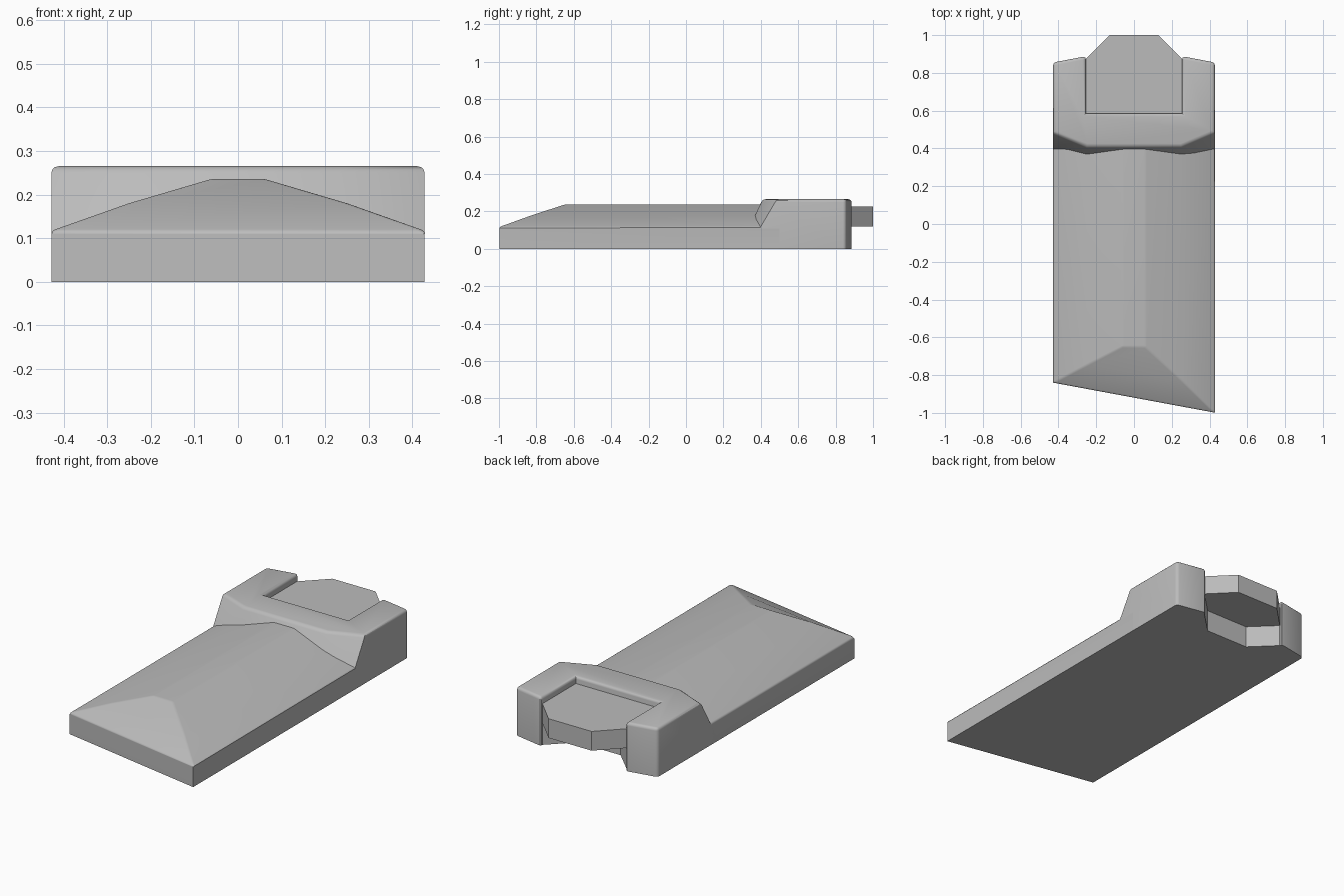
import bpy, bmesh, math

cube = bpy.data.objects.get("Cube")
if cube:
    bpy.data.objects.remove(cube, do_unlink=True)

grey = bpy.data.materials.new("grey")
grey.use_nodes = True
grey.diffuse_color = (0.5, 0.5, 0.5, 1)
grey.node_tree.nodes["Principled BSDF"].inputs["Base Color"].default_value = grey.diffuse_color


def finish(name, bm, rounded=None, width=0.012):
    """Round the chosen edges, then store the mesh as a smooth object."""
    bmesh.ops.recalc_face_normals(bm, faces=bm.faces)
    if rounded:
        edges = [e for e in bm.edges if rounded(*(v.co for v in e.verts))]
        bmesh.ops.bevel(bm, geom=edges, offset=width, segments=3, profile=0.5,
                        affect='EDGES', clamp_overlap=True)
    mesh = bpy.data.meshes.new(name)
    bm.to_mesh(mesh)
    bm.free()
    mesh.materials.append(grey)
    obj = bpy.data.objects.new(name, mesh)
    bpy.context.collection.objects.link(obj)
    bpy.ops.object.select_all(action='DESELECT')
    obj.select_set(True)
    bpy.context.view_layer.objects.active = obj
    bpy.ops.object.shade_smooth_by_angle(angle=math.radians(30))
    return obj


def loft(low, high):
    """Close the solid between two outlines with matching points."""
    bm = bmesh.new()
    a = [bm.verts.new(p) for p in low]
    b = [bm.verts.new(p) for p in high]
    bm.faces.new(a)
    bm.faces.new(b)
    for i in range(len(a)):
        j = (i + 1) % len(a)
        bm.faces.new((a[i], a[j], b[j], b[i]))
    return bm


def mirrored(half):
    """Complete a right-hand outline with its mirror image."""
    return half + [(-x, y) for x, y in reversed(half)]


def prism(outline, z0, z1):
    return loft([(x, y, z0) for x, y in outline], [(x, y, z1) for x, y in outline])


# Long slab: hipped roof profile, slanted front end
W, EAVE, BACK = 0.428, 0.117, 0.5
ridge = [(-W, EAVE, -0.84), (-0.25, 0.18, -0.747), (-0.06, 0.236, -0.65),
         (0.06, 0.236, -0.65), (0.25, 0.18, -0.825), (W, EAVE, -0.998)]
bm = bmesh.new()
hip = [bm.verts.new((x, y, z)) for x, z, y in ridge]
rear = [bm.verts.new((x, BACK, z)) for x, z, y in ridge]
base = [bm.verts.new(p) for p in ((-W, -0.84, 0), (W, -0.998, 0), (W, BACK, 0), (-W, BACK, 0))]
for i in range(5):
    bm.faces.new((hip[i], hip[i + 1], rear[i + 1], rear[i]))
bm.faces.new((hip[0], hip[1], hip[4], hip[5]))
bm.faces.new(hip[1:5])
bm.faces.new((base[0], base[1], hip[5], hip[0]))
bm.faces.new((base[1], base[2], rear[5], hip[5]))
bm.faces.new((base[3], base[0], hip[0], rear[0]))
bm.faces.new([base[2], base[3]] + rear)
bm.faces.new(base)
finish("sloped_slab", bm,
       lambda a, b: min(a.z, b.z) > 0.1 and min(a.y, b.y) < 0.4
       and not (abs(a.x) == 0.25 and abs(b.x) == 0.25), 0.008)

# Raised rear block: U outline with a leaning, creased front
TOP = 0.265
arms = [(0.255, 0.585), (0.255, 0.888), (W, 0.855)]
top = mirrored(arms + [(W, 0.485), (0.25, 0.41)])
foot = mirrored(arms + [(W, 0.33), (0.25, 0.285)])
bm = loft([(x, y, 0) for x, y in foot], [(x, y, TOP) for x, y in top])
finish("rear_block", bm,
       lambda a, b: min(a.z, b.z) > 0.2 or (a.z != b.z and min(a.y, b.y) > 0.8), 0.016)

# Lower floor between the arms, with a tapered socket in its back edge
finish("socket_floor", prism(mirrored([(0.256, 0.57), (0.256, 0.873), (0.13, 0.75)]), 0, 0.121))

# Projecting tab that sits in the notch above the socket
finish("rear_tab", prism(mirrored([(0.256, 0.57), (0.256, 0.873), (0.13, 1.0)]), 0.12, 0.225))
